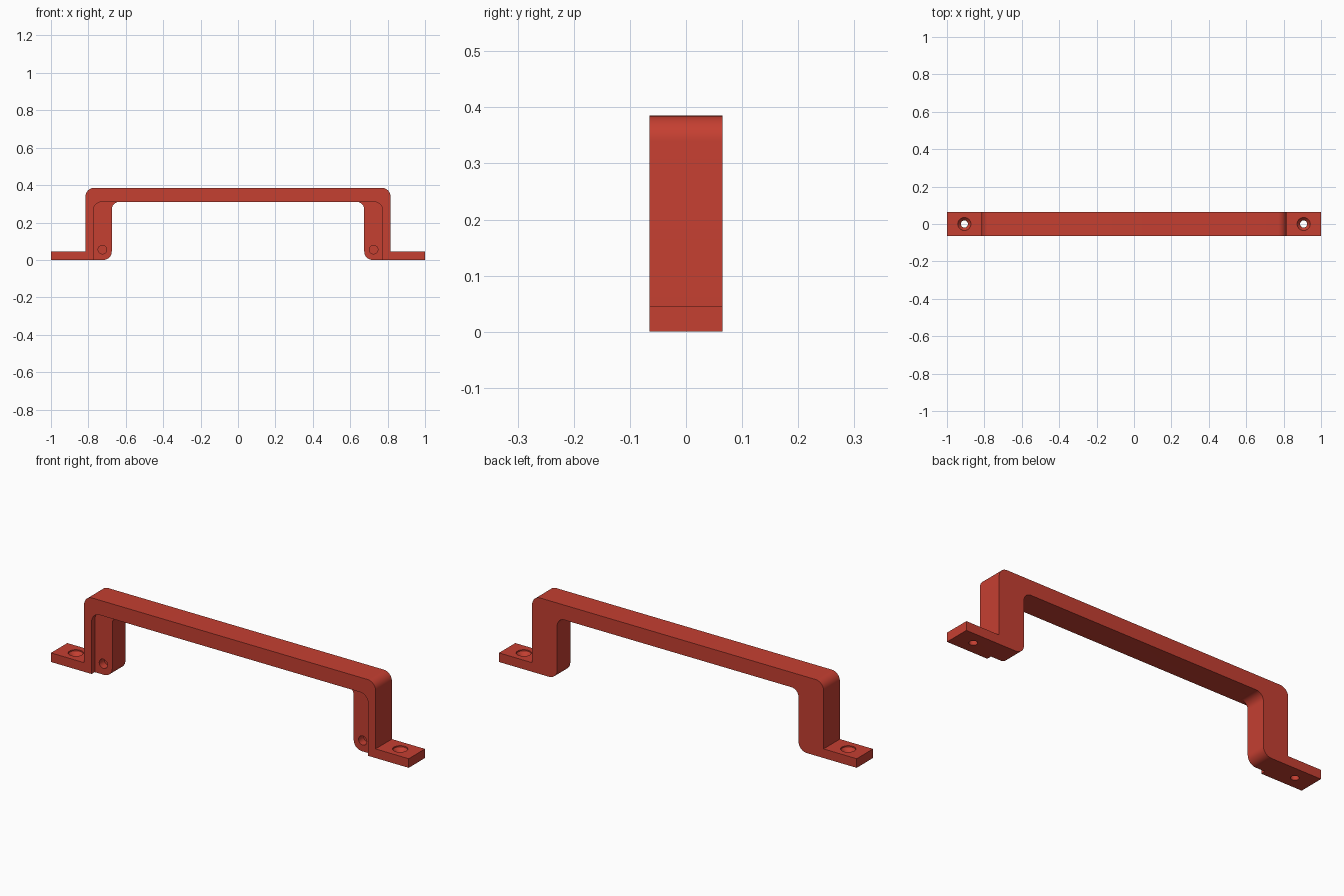
import bpy, bmesh, math

if "Cube" in bpy.data.objects:
    bpy.data.objects.remove(bpy.data.objects["Cube"])

red = bpy.data.materials.new("red plastic")
red.diffuse_color = (0.56, 0.05, 0.031, 1)
red.use_nodes = True
red.node_tree.nodes["Principled BSDF"].inputs["Base Color"].default_value = red.diffuse_color

HALF_DEPTH = 0.065
BAR_UNDER = 0.31


def rounded(points, seg=10):
    """Outline from (x, z, radius) corners, with filleted corners."""
    out = []
    n = len(points)
    for i, (x, z, r) in enumerate(points):
        if r == 0:
            out.append((x, z))
            continue
        px, pz, _ = points[i - 1]
        nx, nz, _ = points[(i + 1) % n]
        lp, ln = math.hypot(px - x, pz - z), math.hypot(nx - x, nz - z)
        a = ((px - x) / lp * r, (pz - z) / lp * r)
        b = ((nx - x) / ln * r, (nz - z) / ln * r)
        for k in range(seg + 1):
            t = k / seg * math.pi / 2
            s, c = 1 - math.sin(t), 1 - math.cos(t)
            out.append((x + a[0] * s + b[0] * c, z + a[1] * s + b[1] * c))
    return out


def make_object(name, bm):
    bmesh.ops.recalc_face_normals(bm, faces=bm.faces)
    mesh = bpy.data.meshes.new(name)
    bm.to_mesh(mesh)
    bm.free()
    mesh.materials.append(red)
    obj = bpy.data.objects.new(name, mesh)
    bpy.context.collection.objects.link(obj)
    return obj


def extrude_outline(name, outline, y0, y1):
    bm = bmesh.new()
    face = bm.faces.new([bm.verts.new((x, y0, z)) for x, z in outline])
    geo = bmesh.ops.extrude_face_region(bm, geom=[face])["geom"]
    moved = [v for v in geo if isinstance(v, bmesh.types.BMVert)]
    bmesh.ops.translate(bm, verts=moved, vec=(0, y1 - y0, 0))
    return make_object(name, bm)


def lathe(name, rings, seg=32):
    """Solid of revolution about local z from (radius, height) rings."""
    bm = bmesh.new()
    loops = [[bm.verts.new((r * math.cos(2 * math.pi * k / seg),
                            r * math.sin(2 * math.pi * k / seg), h))
              for k in range(seg)] for r, h in rings]
    for lo, hi in zip(loops, loops[1:]):
        for k in range(seg):
            j = (k + 1) % seg
            bm.faces.new((lo[k], lo[j], hi[j], hi[k]))
    bm.faces.new(loops[0])
    bm.faces.new(loops[-1])
    return make_object(name, bm)


# Handle: one continuous bracket outline with feet, legs and grip bar
right_half = [(0.675, BAR_UNDER, 0.04), (0.675, 0, 0.045), (1, 0, 0),
              (1, 0.046, 0), (0.815, 0.046, 0), (0.815, 0.385, 0.045)]
left_half = [(-x, z, r) for x, z, r in reversed(right_half)]
handle = extrude_outline("handle", rounded(right_half + left_half),
                         -HALF_DEPTH, HALF_DEPTH)


def cut(cutter):
    cutter.hide_render = True
    cutter.hide_viewport = True
    cutter.display_type = 'WIRE'
    mod = handle.modifiers.new(cutter.name, 'BOOLEAN')
    mod.operation = 'DIFFERENCE'
    mod.solver = 'EXACT'
    mod.object = cutter


for side, s in (("left", -1), ("right", 1)):
    # Shallow recess on the front of each leg
    recess = rounded([(s * 0.634, -0.1, 0), (s * 0.773, -0.1, 0),
                      (s * 0.773, BAR_UNDER, 0.045), (s * 0.634, BAR_UNDER, 0)])
    cut(extrude_outline(side + "_recess_cutter", recess, -0.1, -0.04))

    # Blind pin hole low on the leg
    pin = lathe(side + "_pin_hole_cutter", [(0.023, -0.06), (0.023, 0.06)])
    pin.location = (s * 0.725, -0.06, 0.055)
    pin.rotation_euler.x = math.pi / 2
    cut(pin)

    # Countersunk screw hole through the foot
    screw = lathe(side + "_screw_hole_cutter",
                  [(0.019, -0.02), (0.019, 0.022), (0.035, 0.04), (0.035, 0.08)])
    screw.location = (s * 0.907, 0, 0)
    cut(screw)

# Bake the cuts, then smooth the rounded corners only
bpy.context.view_layer.update()
graph = bpy.context.evaluated_depsgraph_get()
baked = bpy.data.meshes.new_from_object(handle.evaluated_get(graph))
handle.modifiers.clear()
handle.data = baked
for obj in list(bpy.data.objects):
    if obj is not handle and obj.name.endswith("_cutter"):
        bpy.data.objects.remove(obj)
bpy.context.view_layer.objects.active = handle
handle.select_set(True)
bpy.ops.object.shade_smooth_by_angle(angle=math.radians(30))
